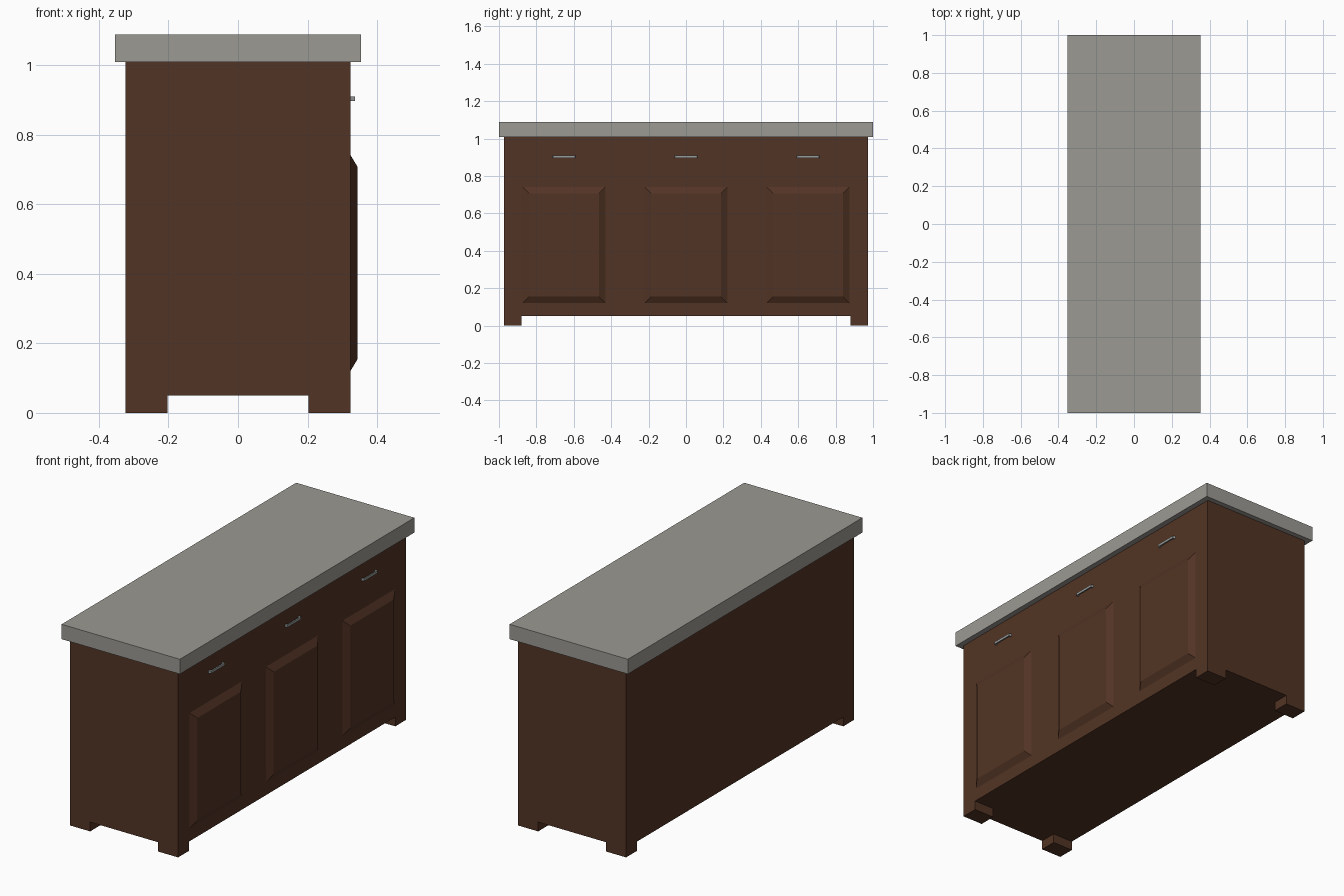
import bpy, bmesh

if "Cube" in bpy.data.objects:
    bpy.data.objects.remove(bpy.data.objects["Cube"])

def material(name, rgb):
    m = bpy.data.materials.new(name)
    m.diffuse_color = (*rgb, 1)
    m.use_nodes = True
    m.node_tree.nodes["Principled BSDF"].inputs["Base Color"].default_value = m.diffuse_color
    return m

WOOD = material("dark wood", (0.085, 0.034, 0.018))
STONE = material("grey stone", (0.33, 0.32, 0.29))
METAL = material("brushed metal", (0.33, 0.34, 0.34))

def finish(name, bm, mat):
    bmesh.ops.recalc_face_normals(bm, faces=bm.faces)
    me = bpy.data.meshes.new(name)
    bm.to_mesh(me)
    bm.free()
    me.materials.append(mat)
    ob = bpy.data.objects.new(name, me)
    bpy.context.collection.objects.link(ob)
    return ob

def bridge(name, lower, upper, mat):
    """Solid between two matching outlines."""
    bm = bmesh.new()
    a = [bm.verts.new(p) for p in lower]
    b = [bm.verts.new(p) for p in upper]
    bm.faces.new(a)
    bm.faces.new(b)
    n = len(a)
    for i in range(n):
        j = (i + 1) % n
        bm.faces.new((a[i], a[j], b[j], b[i]))
    return finish(name, bm, mat)

def box(name, x, y, z, mat):
    ring = [(x[0], y[0]), (x[1], y[0]), (x[1], y[1]), (x[0], y[1])]
    return bridge(name, [(*p, z[0]) for p in ring], [(*p, z[1]) for p in ring], mat)

BX, BY = 0.323, 0.972

# cabinet and worktop
box("cabinet_body", (-BX, BX), (-BY, BY), (0.05, 1.008), WOOD)
box("worktop", (-0.353, 0.353), (-1, 1), (1.008, 1.088), STONE)

# corner feet
for sx in (-1, 1):
    for sy in (-1, 1):
        box("foot", sorted((sx * 0.202, sx * BX)), sorted((sy * 0.88, sy * BY)), (0, 0.05), WOOD)

# raised door panels with bevelled borders, and drawer pulls above them
def panel_ring(x, cy, inset):
    h = 0.222 - inset
    z0, z1 = 0.12 + inset, 0.742 - inset
    return [(x, cy - h, z0), (x, cy + h, z0), (x, cy + h, z1), (x, cy - h, z1)]

for cy in (-0.652, 0, 0.652):
    bridge("door_panel", panel_ring(BX, cy, 0), panel_ring(BX + 0.021, cy, 0.035), WOOD)
    arch = [(0, -0.062), (0.014, -0.058), (0.014, 0.058), (0, 0.062),
            (0, 0.052), (0.007, 0.050), (0.007, -0.050), (0, -0.052)]
    bridge("drawer_pull",
           [(BX + x, cy + y, 0.896) for x, y in arch],
           [(BX + x, cy + y, 0.909) for x, y in arch], METAL)
